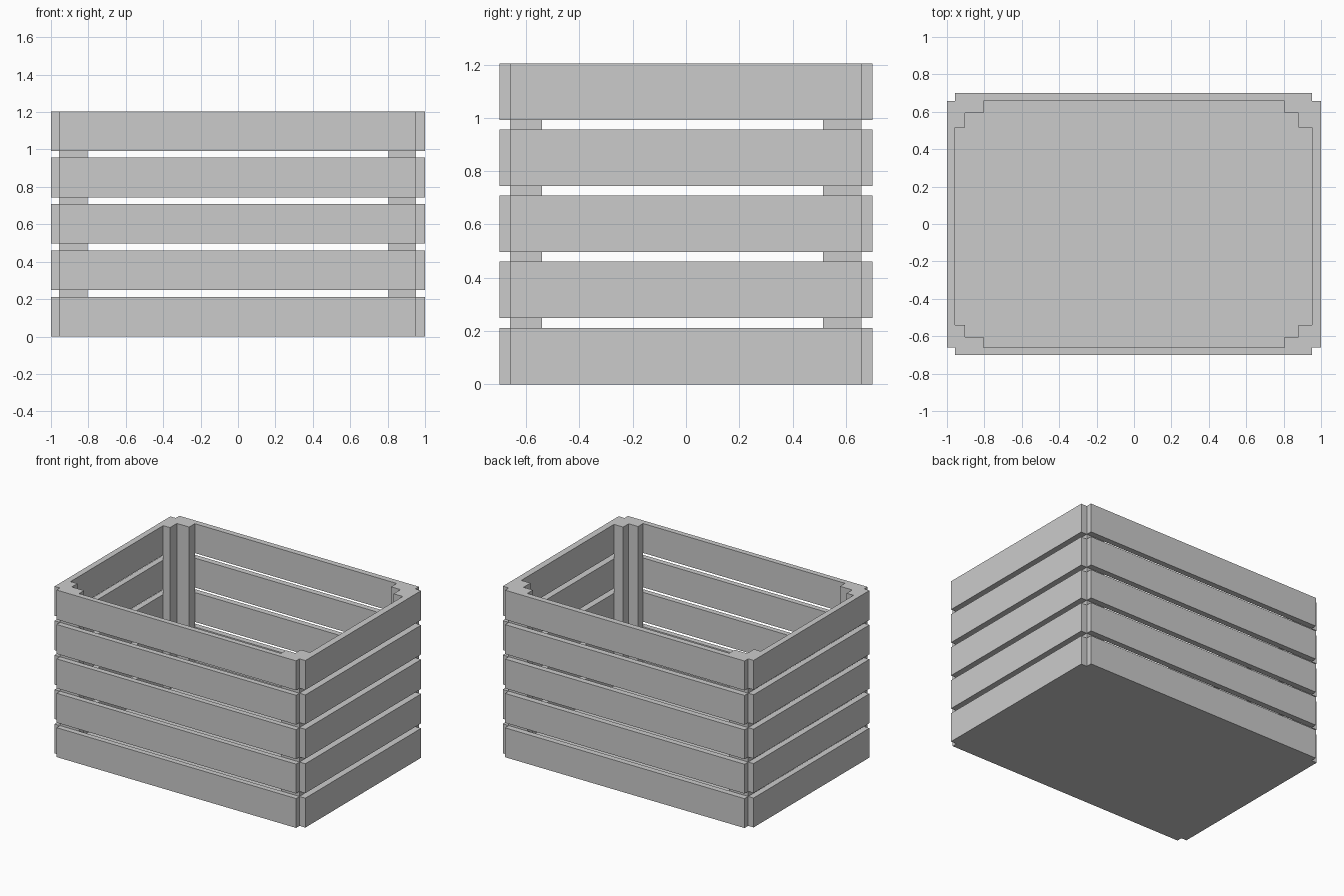
import bpy, bmesh

if "Cube" in bpy.data.objects:
    bpy.data.objects.remove(bpy.data.objects["Cube"])

SLAT_H, PITCH, COUNT = 0.212, 0.248, 5
TOP = PITCH * (COUNT - 1) + SLAT_H
X0, X1 = -0.957, 0.953      # inner faces of the end slats
Y0, Y1 = -0.661, 0.658      # inner faces of the long slats
FLOOR = 0.04


def prism(name, profile, z0, z1):
    """Extrude a flat xy outline from z0 up to z1."""
    bm = bmesh.new()
    face = bm.faces.new([bm.verts.new((x, y, z0)) for x, y in profile])
    ext = bmesh.ops.extrude_face_region(bm, geom=[face])
    verts = [g for g in ext["geom"] if isinstance(g, bmesh.types.BMVert)]
    bmesh.ops.translate(bm, verts=verts, vec=(0, 0, z1 - z0))
    bmesh.ops.recalc_face_normals(bm, faces=bm.faces)
    mesh = bpy.data.meshes.new(name)
    bm.to_mesh(mesh)
    bm.free()
    obj = bpy.data.objects.new(name, mesh)
    bpy.context.collection.objects.link(obj)
    return obj


def box(name, x0, x1, y0, y1, z0, z1):
    return prism(name, [(x0, y0), (x1, y0), (x1, y1), (x0, y1)], z0, z1)


# Wall slats, stacked with gaps
for i in range(COUNT):
    z = i * PITCH
    box(f"front_slat_{i + 1}", X0, X1, -0.70, Y0, z, z + SLAT_H)
    box(f"back_slat_{i + 1}", X0, X1, Y1, 0.70, z, z + SLAT_H)
    box(f"left_slat_{i + 1}", -1.0, X0, Y0, Y1, z, z + SLAT_H)
    box(f"right_slat_{i + 1}", X1, 1.0, Y0, Y1, z, z + SLAT_H)

# Floor panel
box("floor", X0, X1, Y0, Y1, 0, FLOOR)


# L-shaped corner posts: outer corner, long reach and inner step
def post(name, ox, oy, reach_x, reach_y, step_x, step_y):
    prism(name, [(ox, oy), (reach_x, oy), (reach_x, step_y),
                 (step_x, step_y), (step_x, reach_y), (ox, reach_y)], FLOOR, TOP)


post("front_left_post", X0, Y0, -0.805, -0.541, -0.903, -0.604)
post("front_right_post", X1, Y0, 0.805, -0.541, 0.88, -0.604)
post("back_left_post", X0, Y1, -0.805, 0.515, -0.903, 0.594)
post("back_right_post", X1, Y1, 0.805, 0.515, 0.88, 0.594)
